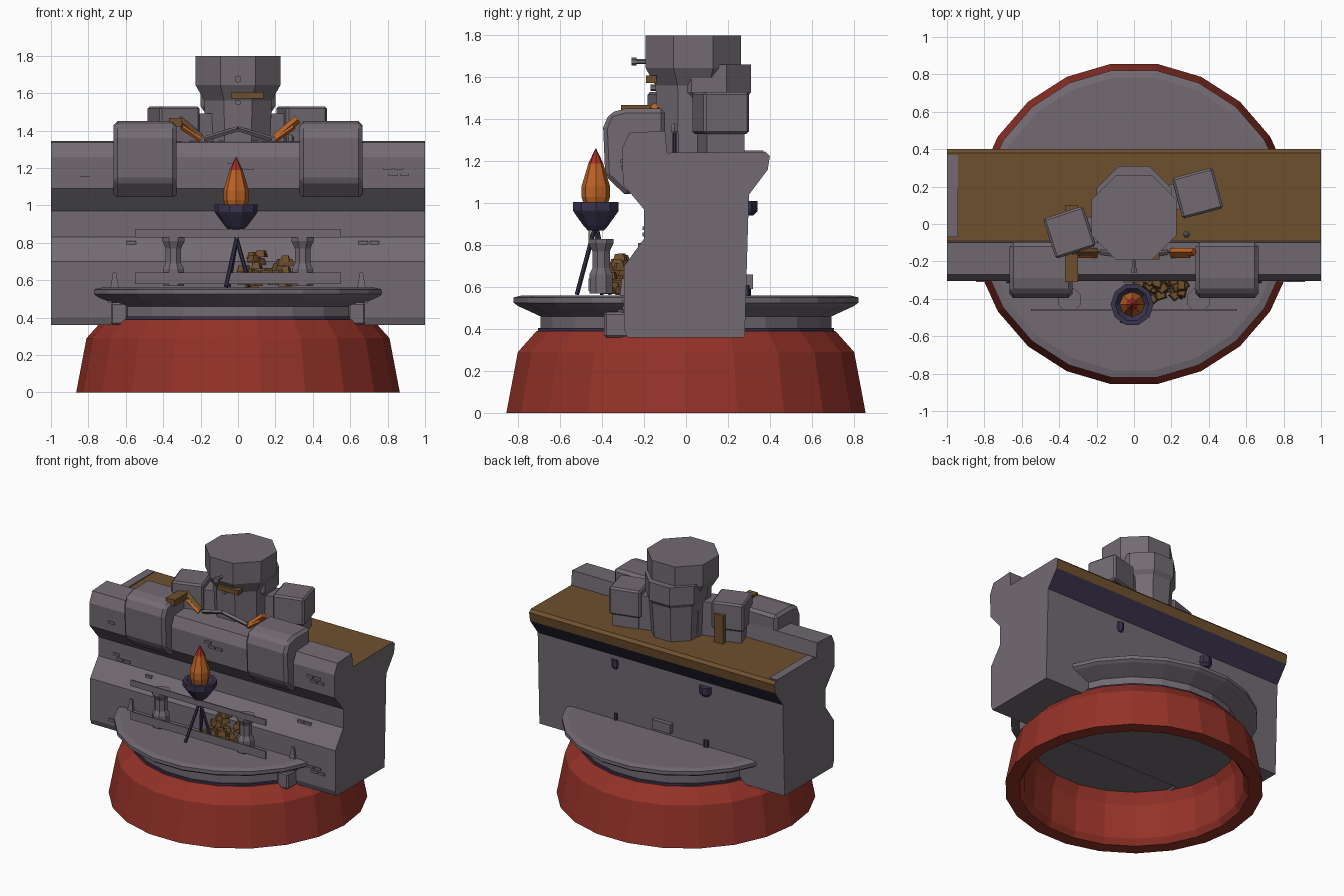
import bpy, bmesh, math, random
from mathutils import Vector, Matrix

random.seed(4)
cube = bpy.data.objects.get("Cube")
if cube:
    bpy.data.objects.remove(cube, do_unlink=True)


def material(name, *rgb):
    m = bpy.data.materials.new(name)
    m.use_nodes = True
    m.diffuse_color = (*rgb, 1)
    m.node_tree.nodes["Principled BSDF"].inputs["Base Color"].default_value = (*rgb, 1)
    return m


STONE = material("grey stone", .17, .147, .17)
RED = material("red base", .296, .032, .021)
WOOD = material("brown wood", .156, .08, .027)
IRON = material("dark purple iron", .042, .034, .076)
FLAME = material("orange flame", .5, .125, .019)
TIP = material("flame tip red", .38, .03, .02)


def finish(name, bm, *mats, bevel=0):
    bmesh.ops.recalc_face_normals(bm, faces=bm.faces)
    me = bpy.data.meshes.new(name)
    bm.to_mesh(me)
    bm.free()
    for m in mats:
        me.materials.append(m)
    ob = bpy.data.objects.new(name, me)
    bpy.context.collection.objects.link(ob)
    if bevel:
        mod = ob.modifiers.new("Bevel", "BEVEL")
        mod.width = bevel
        mod.segments = 1
    return ob


def box(name, centre, size, mat, turn=0, bevel=0, taper=1):
    bm = bmesh.new()
    bmesh.ops.create_cube(bm, size=1)
    for v in bm.verts:
        if v.co.z > 0:
            v.co.x *= taper
            v.co.y *= taper
    bm.transform(Matrix.Translation(centre) @ Matrix.Rotation(math.radians(turn), 4, "Z")
                 @ Matrix.Diagonal((*size, 1)))
    return finish(name, bm, mat, bevel=bevel)


def rod(name, a, b, r, mat, sides=6):
    a, b = Vector(a), Vector(b)
    bm = bmesh.new()
    bmesh.ops.create_cone(bm, cap_ends=True, segments=sides, radius1=r, radius2=r,
                          depth=(b - a).length)
    turn = Vector((0, 0, 1)).rotation_difference(b - a).to_matrix().to_4x4()
    bm.transform(Matrix.Translation((a + b) / 2) @ turn)
    return finish(name, bm, mat)


def loft(name, rings, sides, mat, x=0, y=0, start=0, closed=False, sy=1):
    """Stack of polygon rings given as (radius, height)."""
    bm = bmesh.new()
    loops = []
    for r, z in rings:
        angles = [math.radians(start) + math.tau * i / sides for i in range(sides)]
        loops.append([bm.verts.new((x + r * math.cos(a), y + sy * r * math.sin(a), z))
                      for a in angles])
    pairs = list(zip(loops, loops[1:]))
    if closed:
        pairs.append((loops[-1], loops[0]))
    else:
        bm.faces.new(loops[0])
        bm.faces.new(loops[-1])
    for lo, hi in pairs:
        for i in range(sides):
            j = (i + 1) % sides
            bm.faces.new((lo[i], lo[j], hi[j], hi[i]))
    return finish(name, bm, mat)


def prism(name, profile, x0, x1, *mats, bevel=0, rule=None):
    """Side profile (y, z) extruded along x."""
    bm = bmesh.new()
    face = bm.faces.new([bm.verts.new((x0, y, z)) for y, z in profile])
    out = bmesh.ops.extrude_face_region(bm, geom=[face])
    for v in out["geom"]:
        if isinstance(v, bmesh.types.BMVert):
            v.co.x = x1
    bmesh.ops.recalc_face_normals(bm, faces=bm.faces)
    if rule:
        for f in bm.faces:
            f.material_index = rule(f)
    return finish(name, bm, *mats, bevel=bevel)


# Hollow red base and the round terrace
loft("base", [(.865, 0), (.81, .29), (.72, .39), (.68, .39), (.73, .29), (.74, .04), (.77, 0)],
     22, RED, closed=True)
loft("terrace", [(.70, .37), (.70, .46), (.81, .51), (.83, .525), (.83, .55), (.79, .56)],
     22, STONE)
loft("terrace_band", [(.712, .385), (.712, .405)], 22, IRON)

# Wall with wooden walkway and dark underside of the overhang
front = [(-.28, .36), (-.295, .40), (-.295, .70), (-.20, .83), (-.20, .97),
         (-.30, 1.09), (-.305, 1.26), (-.27, 1.335)]
back = [(-.10, 1.345), (-.09, 1.24), (.38, 1.245), (.40, 1.225), (.39, 1.16), (.30, 1.04), (.28, .36)]


def wall_colour(f):
    c, n = f.calc_center_median(), f.normal
    if abs(n.x) > .5 or c.y < .1 or c.z < 1.05:
        return 0
    return 2 if n.z < -.3 else 1


prism("wall", front + back, -1, 1, STONE, WOOD, IRON, rule=wall_colour)
box("walkway_end_strip", (-.97, .15, 1.246), (.06, .44, .01), STONE)

# Battlements, terrace corner stones
merlon = [(-.28, 1.03), (-.385, 1.13), (-.395, 1.36), (-.365, 1.43), (-.29, 1.45),
          (-.10, 1.45), (-.10, 1.2)]
for s, side in ((1, "left"), (-1, "right")):
    prism(side + "_merlon", merlon, s * .33, s * .665, STONE, bevel=.02)
    box(side + "_corner_stone", (s * .635, -.33, .42), (.09, .12, .12), STONE, bevel=.01)
    box(side + "_corner_spike", (s * .66, -.3, .56), (.07, .05, .16), STONE, taper=.25)


def wall_y(z):
    for (ya, za), (yb, zb) in zip(front, front[1:]):
        if za <= z <= zb:
            return ya + (yb - ya) * (z - za) / (zb - za)
    return -.29


# Small raised bricks on the front of the wall
for x, z, count in ((-.82, 1.16, 1), (-.82, .85, 3), (-.82, .44, 1), (-.57, .8, 1), (0, 1.2, 3),
                    (.83, 1.17, 4), (.83, .5, 4), (.67, .8, 2)):
    for k in range(count):
        bz = z + .03 * (k // 2)
        box("brick", (x + .06 * (k % 2) - .03 * (k // 2), wall_y(bz), bz), (.05, .016, .018), STONE)

# Balustrade in front of the wall
for name, z, h in (("top_rail", .85, .045), ("bottom_rail", .61, .06)):
    box(name, (0, -.46, z), (1.1, .009, h), STONE)
for s in (-1, 1):
    loft("baluster", [(.06, .57), (.06, .66), (.045, .69), (.045, .77), (.065, .81), (.065, .83)],
         8, STONE, x=s * .345, y=-.405, start=22.5)

# Rubble heap
for i in range(34):
    t = random.random()
    h = .57 + random.random() * (.19 - .1 * abs(t - .5))
    box("rubble", (.02 + .26 * t, -.30 - .55 * (.78 - h) * random.random(), h),
        (.06, .05, .035), WOOD, turn=random.uniform(0, 90), taper=.7)

# Fire bowl on a tripod
tx, ty = -.01, -.43
loft("fire_bowl", [(.04, .87), (.06, .89), (.105, .95), (.115, .965), (.115, 1.005), (.09, 1.005),
                   (.06, .97)], 10, IRON, x=tx, y=ty)
loft("flame", [(.05, .97), (.068, 1.03), (.068, 1.08), (.035, 1.19)], 8, FLAME, x=tx, y=ty)
loft("flame_tip", [(.035, 1.19), (.002, 1.26)], 8, TIP, x=tx, y=ty)
for fx, fy in ((-.065, -.52), (.065, -.40), (-.05, -.36)):
    rod("tripod_leg", (tx - fx * .3, ty, .90), (fx, fy, .565), .011, IRON)

# Central eight-sided tower
A = 1 / math.cos(math.pi / 8)
loft("tower_shaft", [(.17 * A, 1.2), (.18 * A, 1.56), (.228 * A, 1.645), (.228 * A, 1.80)],
     8, STONE, y=.035, start=22.5)
loft("tower_back", [(.16 * A, 1.2), (.18 * A, 1.50), (.20 * A, 1.53), (.20 * A, 1.66)],
     8, STONE, y=.11, start=22.5)
box("tower_sill", (.05, -.165, 1.59), (.17, .05, .035), WOOD)
rod("tower_peg", (0, -.18, 1.675), (0, -.245, 1.675), .012, STONE)
rod("tower_peg_head", (0, -.235, 1.675), (0, -.26, 1.675), .02, STONE)
rod("tower_stud", (0, -.13, 1.55), (0, -.17, 1.55), .015, STONE)

# Side turrets turned against the tower, with links to it
for side, x, y, turn in (("left", .34, .165, 15), ("right", -.345, -.045, 18)):
    box(side + "_turret", (x, y, 1.43), (.225, .225, .20), STONE, turn=turn, bevel=.012)
    box(side + "_turret_foot", (x, y, 1.29), (.185, .185, .14), STONE, turn=turn)
    box(side + "_turret_link", (x * .6, y * .8 + .01, 1.35), (.2, .14, .28), STONE, turn=turn)

# Walkway fittings: beams, post, lever and bow
box("merlon_beam", (-.335, -.235, 1.445), (.07, .15, .045), WOOD)
box("post", (-.335, .085, 1.34), (.07, .03, .22), WOOD)
for s in (-1, 1):
    rod("brace", (s * .2, -.15, 1.36), (s * .32, -.15, 1.46), .022, FLAME if s > 0 else WOOD, 4)
    rod("thin_brace", (s * .2, -.17, 1.35), (s * .3, -.17, 1.42), .013, FLAME, 4)
    rod("bow_arm", (0, -.18, 1.41), (s * .18, -.15, 1.355), .014, STONE, 4)
rod("lever", (.28, -.055, 1.24), (.28, -.055, 1.35), .01, IRON)
loft("lever_knob", [(.01, 1.33), (.02, 1.345), (.02, 1.365), (.008, 1.38)], 6, STONE, x=.28, y=-.055)

# Fittings on the back of the wall
box("back_block", (-.02, .3, .625), (.15, .04, .07), STONE)
for x, r in ((-.37, .05), (.37, .03)):
    loft("back_lug", [(r * .6, .94), (r, .96), (r, 1.01)], 8, IRON, x=x, y=.29)
    rod("back_pin", (x, .29, .56), (x, .29, .61), r * .4, IRON)
